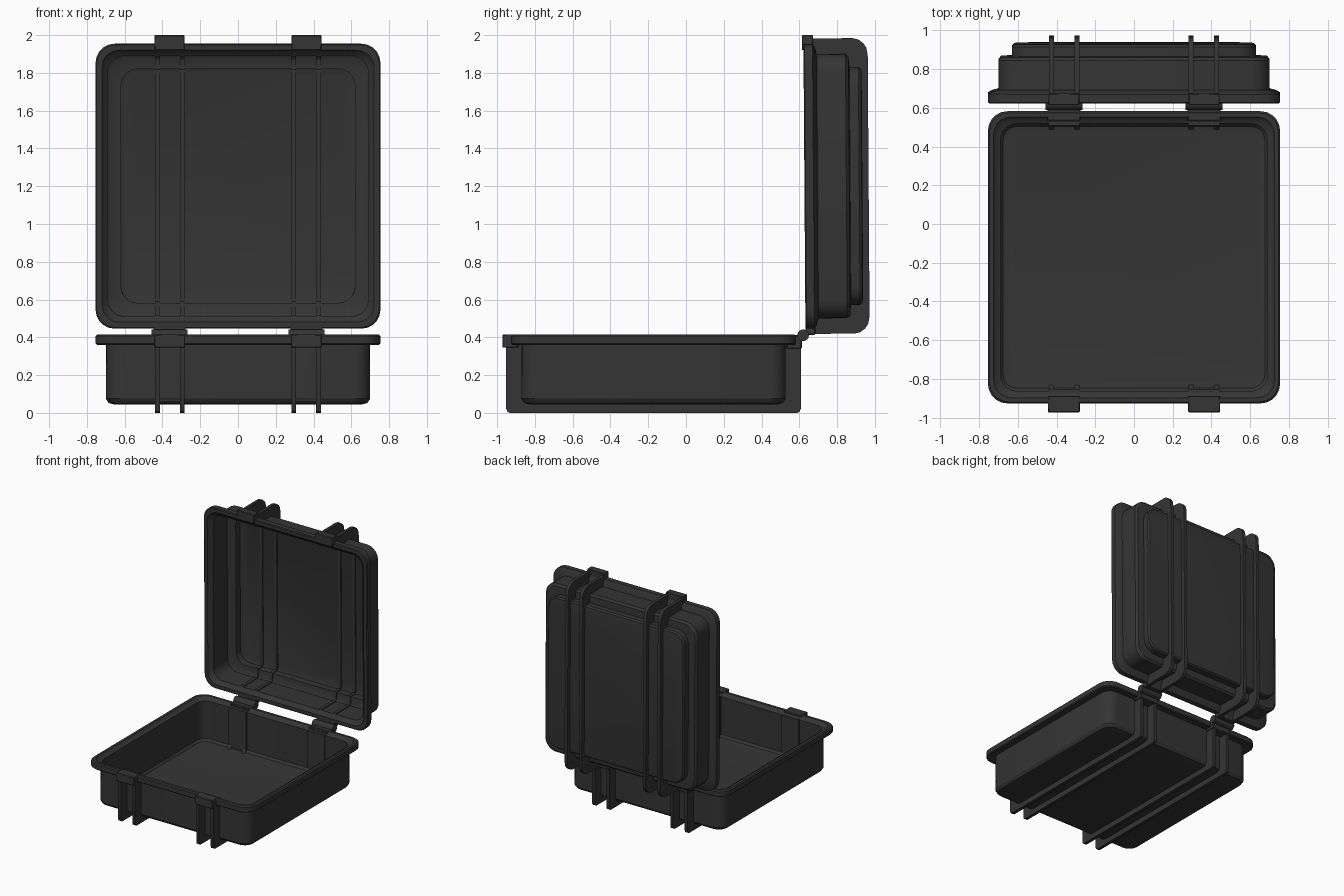
import bpy, bmesh, math
from mathutils import Matrix, Vector

if "Cube" in bpy.data.objects:
    bpy.data.objects.remove(bpy.data.objects["Cube"])

mat = bpy.data.materials.new("dark_plastic")
mat.diffuse_color = (0.035, 0.035, 0.035, 1)
mat.use_nodes = True
mat.node_tree.nodes["Principled BSDF"].inputs["Base Color"].default_value = mat.diffuse_color

# Half frames: local (x, v, w) -> world; base lies flat, lid stands nearly upright
BASE = Matrix.Translation((0, -0.172, 0))
LID = (Matrix.Translation((0, 0.627, 1.2)) @ Matrix.Rotation(math.radians(90.4), 4, 'X')
       @ Matrix.Diagonal((1, 1, -1, 1)))


def finish(bm, name, frame, bevel=0):
    bm.transform(frame)
    bmesh.ops.recalc_face_normals(bm, faces=bm.faces)
    me = bpy.data.meshes.new(name)
    bm.to_mesh(me)
    bm.free()
    ob = bpy.data.objects.new(name, me)
    bpy.context.collection.objects.link(ob)
    me.materials.append(mat)
    if bevel:
        m = ob.modifiers.new("bevel", 'BEVEL')
        m.width, m.segments = bevel, 1
    bpy.ops.object.select_all(action='DESELECT')
    ob.select_set(True)
    bpy.context.view_layer.objects.active = ob
    bpy.ops.object.shade_smooth_by_angle(angle=math.radians(32))
    return ob


def shell(name, rings, frame):
    """Loft rounded squares (half size, corner radius, height)."""
    bm = bmesh.new()
    loops = []
    for h, r, w in rings:
        loop = []
        for c in range(4):
            a0 = c * math.pi / 2
            sx, sy = [(1, 1), (-1, 1), (-1, -1), (1, -1)][c]
            for i in range(6):
                a = a0 + i / 5 * math.pi / 2
                loop.append(bm.verts.new((sx * (h - r) + r * math.cos(a),
                                          sy * (h - r) + r * math.sin(a), w)))
        loops.append(loop)
    for a, b in zip(loops, loops[1:]):
        for i in range(len(a)):
            j = (i + 1) % len(a)
            bm.faces.new((a[i], a[j], b[j], b[i]))
    bm.faces.new(loops[0])
    bm.faces.new(loops[-1])
    return finish(bm, name, frame)


def rib(name, x, outer, inner, frame, width=0.026):
    """U-shaped strap rib from half profiles of (v, w), mirrored in v."""
    bm = bmesh.new()
    o = outer + [(-v, w) for v, w in reversed(outer)]
    i = inner + [(-v, w) for v, w in reversed(inner)]
    n = len(o)
    prof = o + i[::-1]
    f = bm.faces.new([bm.verts.new((x - width / 2, v, w)) for v, w in prof])
    ext = bmesh.ops.extrude_face_region(bm, geom=[f])
    vs = [g for g in ext['geom'] if isinstance(g, bmesh.types.BMVert)]
    bmesh.ops.translate(bm, verts=vs, vec=(width, 0, 0))
    finish(bm, name, frame)


def box(name, lo, hi, frame, bevel=0.004):
    bm = bmesh.new()
    lo, hi = Vector(lo), Vector(hi)
    bmesh.ops.create_cube(bm, size=1)
    bm.transform(Matrix.Translation((lo + hi) / 2) @ Matrix.Diagonal((*(hi - lo), 1)))
    finish(bm, name, frame, bevel)


# Tray and lid, each a thin open shell with a rolled rim
shell("base_tray", [
    (0.655, 0.06, 0.045), (0.685, 0.075, 0.052), (0.70, 0.085, 0.075), (0.70, 0.09, 0.36),
    (0.747, 0.10, 0.36), (0.754, 0.10, 0.367), (0.754, 0.10, 0.406), (0.746, 0.10, 0.414),
    (0.725, 0.09, 0.414), (0.715, 0.09, 0.40), (0.69, 0.085, 0.39), (0.69, 0.08, 0.078),
    (0.675, 0.07, 0.06), (0.65, 0.06, 0.055)], BASE)
shell("lid_shell", [
    (0.60, 0.08, 0.307), (0.62, 0.09, 0.303), (0.63, 0.10, 0.29), (0.63, 0.10, 0.242),
    (0.685, 0.10, 0.238), (0.70, 0.10, 0.222), (0.70, 0.10, 0.07), (0.735, 0.10, 0.06),
    (0.754, 0.10, 0.048), (0.754, 0.10, 0.006), (0.748, 0.10, 0.0), (0.72, 0.09, 0.0),
    (0.71, 0.09, 0.015), (0.69, 0.09, 0.03), (0.69, 0.09, 0.218), (0.675, 0.09, 0.228),
    (0.62, 0.09, 0.232), (0.62, 0.09, 0.288), (0.60, 0.08, 0.296)], LID)

base_outer = [(0.78, 0.37), (0.78, 0.022), (0.774, 0.007), (0.76, 0.0)]
base_inner = [(0.684, 0.37), (0.684, 0.09), (0.67, 0.065), (0.65, 0.05)]
lid_outer = [(0.782, 0.02), (0.782, 0.26), (0.775, 0.29), (0.755, 0.317), (0.73, 0.333), (0.69, 0.34)]
lid_inner = [(0.705, 0.02), (0.683, 0.035), (0.683, 0.21), (0.67, 0.22), (0.613, 0.225), (0.613, 0.288)]

for s, side in ((-1, "left"), (1, "right")):
    # Paired strap ribs
    for x, pos in ((0.295, "inner"), (0.427, "outer")):
        rib(f"base_rib_{side}_{pos}", s * x, base_outer, base_inner, BASE)
        rib(f"lid_rib_{side}_{pos}", s * x, lid_outer, lid_inner, LID)
    cx = s * 0.362

    # Latch blocks at the free edges
    box(f"base_latch_{side}", (cx - 0.082, -0.80, 0.345), (cx + 0.082, -0.715, 0.415), BASE)
    box(f"lid_latch_{side}", (cx - 0.08, 0.72, -0.008), (cx + 0.08, 0.80, 0.052), LID)

    # Hinge leaves and barrel
    box(f"base_hinge_leaf_{side}", (cx - 0.085, 0.705, 0.34), (cx + 0.085, 0.785, 0.412), BASE)
    box(f"lid_hinge_leaf_{side}", (cx - 0.085, -0.787, 0.0), (cx + 0.085, -0.72, 0.052), LID)
    bm = bmesh.new()
    bmesh.ops.create_cone(bm, cap_ends=True, segments=16, radius1=0.031, radius2=0.031, depth=0.19)
    finish(bm, f"hinge_barrel_{side}",
           Matrix.Translation((cx, 0.62, 0.411)) @ Matrix.Rotation(math.pi / 2, 4, 'Y'))

    # Raised panels inside the tray behind the rib pairs
    for t, end in ((-1, "front"), (1, "back")):
        lo, hi = sorted((t * 0.68, t * 0.698))
        box(f"tray_panel_{side}_{end}", (cx - 0.08, lo, 0.06), (cx + 0.08, hi, 0.395), BASE, 0)
